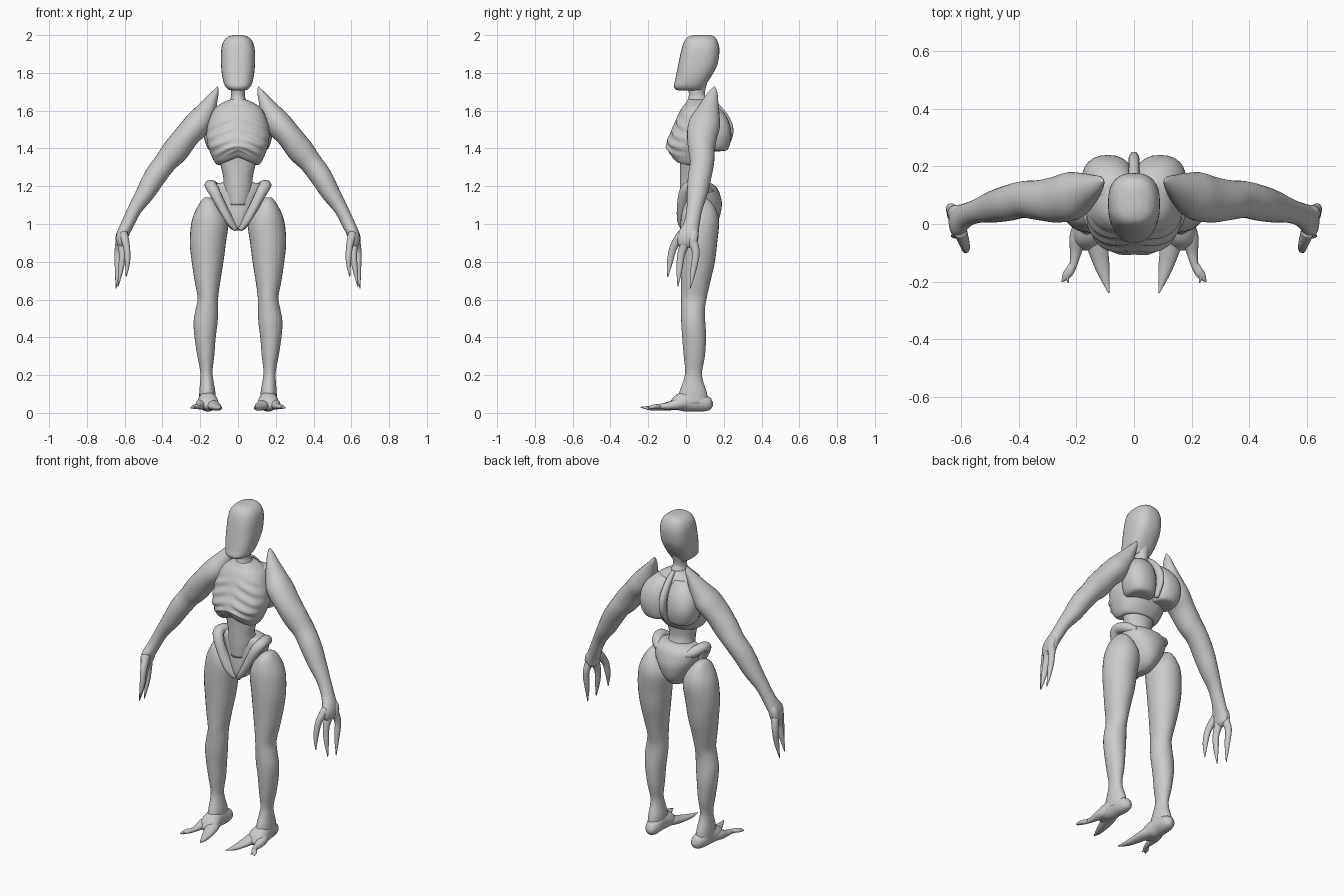
import bpy, bmesh, math
from mathutils import Vector

skin = bpy.data.materials.new("pale grey skin")
skin.diffuse_color = (0.6, 0.6, 0.6, 1)


def spline(rows, sub):
    """Catmull-Rom through rows of numbers."""
    out = []
    for i in range(len(rows) - 1):
        p = [rows[max(i - 1, 0)], rows[i], rows[i + 1], rows[min(i + 2, len(rows) - 1)]]
        for s in range(sub):
            t = s / sub
            out.append([0.5 * (2 * b + (c - a) * t + (2 * a - 5 * b + 4 * c - d) * t * t
                               + (3 * b - a - 3 * c + d) * t ** 3) for a, b, c, d in zip(*p)])
    return out + [list(rows[-1])]


def tube(name, rows, side=(0, 1, 0), flat=False, n=24, sub=4, e=2.0, mirror=False, deform=None):
    """Skin ellipses (x, y, z, radius across, radius along side) along a smooth path."""
    rows = spline(rows, sub)
    bm = bmesh.new()
    rings = []
    for i, (x, y, z, ra, rb) in enumerate(rows):
        t = Vector((0, 0, 1))
        if not flat:
            t = (Vector(rows[min(i + 1, len(rows) - 1)][:3]) - Vector(rows[max(i - 1, 0)][:3])).normalized()
        b = Vector(side)
        b = (b - t * b.dot(t)).normalized()
        a = b.cross(t)
        ring = []
        for k in range(n):
            q = 2 * math.pi * k / n
            c, s = math.cos(q), math.sin(q)
            c = math.copysign(abs(c) ** (2 / e), c)
            s = math.copysign(abs(s) ** (2 / e), s)
            p = Vector((x, y, z)) + a * c * max(ra, .002) + b * s * max(rb, .002)
            ring.append(bm.verts.new(deform(p) if deform else p))
        rings.append(ring)
    for r0, r1 in zip(rings, rings[1:]):
        for k in range(n):
            bm.faces.new((r0[k], r0[(k + 1) % n], r1[(k + 1) % n], r1[k]))
    for r in (rings[0], rings[-1]):
        mid = bm.verts.new(sum((v.co for v in r), Vector()) / n)
        for k in range(n):
            bm.faces.new((r[k], r[(k + 1) % n], mid))
    bmesh.ops.recalc_face_normals(bm, faces=bm.faces)
    me = bpy.data.meshes.new(name)
    bm.to_mesh(me)
    bm.free()
    me.materials.append(skin)
    me.shade_smooth()
    ob = bpy.data.objects.new(name, me)
    bpy.context.collection.objects.link(ob)
    if mirror:
        ob.modifiers.new("mirror", 'MIRROR')
    return ob


def stack(name, rows, **kw):
    """Level sections given as (z, x min, x max, y min, y max)."""
    return tube(name, [((x0 + x1) / 2, (y0 + y1) / 2, z, (x1 - x0) / 2, (y1 - y0) / 2)
                       for z, x0, x1, y0, y1 in rows], flat=True, **kw)


def body(name, rows, **kw):
    """Centred level sections given as (z, half width, y min, y max)."""
    return stack(name, [(z, -w, w, a, b) for z, w, a, b in rows], **kw)


# Head with a flat face and a thin neck
body("head", [(2.0, .025, .04, .13), (1.99, .055, .01, .152), (1.965, .078, -.01, .168),
              (1.92, .089, -.025, .177), (1.85, .09, -.04, .168), (1.8, .086, -.05, .145),
              (1.76, .079, -.058, .12), (1.73, .068, -.065, .1), (1.712, .05, -.055, .09),
              (1.706, .025, -.03, .08)], e=2.5, n=32)
body("neck", [(1.8, .05, .0, .13), (1.74, .042, .005, .11), (1.69, .036, .015, .1),
              (1.66, .042, .01, .115), (1.6, .07, .0, .14)])


# Ribcage: slanted rib ridges and an arched lower rim
def ribs(p):
    p = p.copy()
    if p.y < .07:
        ax = abs(p.x)
        f = min(1, (.07 - p.y) / .08)
        band = max(0, min(1, (1.6 - p.z) / .06, (p.z - 1.34) / .04))
        p.y += .006 * f * band * min(1, ax / .05) * math.sin((p.z + .45 * ax) * 2 * math.pi / .055)
        low = max(0, min(1, (1.42 - p.z) / .08))
        p.z += .045 * low * f * max(0, 1 - ax / .11)
    return p


body("ribcage", [(1.66, .04, .01, .12), (1.64, .085, -.002, .14), (1.61, .125, -.025, .16),
                 (1.56, .15, -.05, .175), (1.5, .165, -.075, .18), (1.44, .165, -.1, .17),
                 (1.4, .155, -.106, .155), (1.36, .14, -.095, .14), (1.325, .122, -.075, .12),
                 (1.31, .1, -.055, .105), (1.32, .07, -.03, .09)], n=64, sub=6, e=2.3, deform=ribs)

# Shoulder blades and spine ridge
stack("shoulder_blade", [(1.385, .03, .12, .1, .18), (1.39, .01, .15, .07, .215),
                         (1.42, .0, .17, .06, .232), (1.48, .0, .182, .06, .24),
                         (1.54, .0, .175, .06, .228), (1.59, .005, .15, .06, .2),
                         (1.625, .02, .11, .08, .16)], mirror=True, e=2.3)
tube("spine_ridge", [(0, .12, 1.66, .012, .012), (0, .17, 1.61, .018, .02), (0, .215, 1.54, .02, .025),
                     (0, .224, 1.47, .018, .025), (0, .19, 1.39, .012, .015)], n=12)

# Waist and pelvis
body("waist", [(1.42, .11, -.05, .13), (1.35, .1, -.035, .11), (1.29, .087, -.032, .1),
               (1.24, .077, -.032, .1), (1.18, .078, -.032, .12), (1.1, .06, -.03, .12)])
body("pelvis", [(.965, .025, .0, .1), (.985, .05, -.02, .14), (1.03, .08, -.025, .175),
                (1.1, .115, -.02, .19), (1.15, .135, -.015, .182), (1.19, .14, -.008, .165),
                (1.215, .11, .0, .135), (1.22, .06, .01, .12)], n=32)
tube("hip_crest", [(.09, .13, 1.17, .02, .02), (.128, .09, 1.195, .03, .032), (.145, .03, 1.205, .028, .032),
                   (.128, -.006, 1.175, .028, .03), (.09, -.018, 1.1, .03, .025),
                   (.045, -.018, 1.02, .03, .02), (.01, -.01, .97, .015, .012)],
     side=(1, .3, .2), mirror=True, n=16)

# Legs
stack("leg", [(1.14, .14, .18, .04, .1), (1.115, .11, .2, .0, .135), (1.06, .07, .23, -.022, .165),
              (1.0, .052, .248, -.03, .175), (.9, .064, .255, -.03, .165), (.8, .077, .245, -.028, .153),
              (.7, .093, .23, -.027, .13), (.61, .105, .214, -.027, .11), (.55, .105, .224, -.026, .1),
              (.48, .108, .235, -.025, .102), (.4, .118, .23, -.02, .106), (.3, .126, .215, -.012, .1),
              (.22, .135, .2, -.004, .085), (.17, .13, .2, -.014, .09), (.11, .12, .205, -.035, .11),
              (.05, .12, .205, -.05, .12)], mirror=True, n=28)

# Feet with two long toes each
Z = (0, 0, 1)
tube("foot", [(.152, .143, .048, .006, .008), (.152, .128, .048, .03, .032), (.156, .09, .052, .042, .045),
              (.16, .03, .062, .046, .055), (.16, -.03, .056, .055, .048), (.155, -.07, .04, .048, .026),
              (.155, -.09, .034, .03, .012)], side=Z, mirror=True)
tube("inner_toe", [(.15, .0, .055, .03, .035), (.132, -.06, .042, .037, .027), (.115, -.13, .03, .029, .018),
                   (.1, -.19, .026, .016, .012), (.087, -.24, .03, .002, .002)], side=Z, mirror=True, n=16)
tube("outer_toe", [(.18, .0, .055, .03, .035), (.195, -.05, .045, .03, .028), (.203, -.1, .036, .02, .018),
                   (.212, -.145, .034, .013, .013), (.232, -.175, .032, .016, .011),
                   (.25, -.2, .026, .003, .003)], side=Z, mirror=True, n=16)
tube("side_claw", [(.215, -.14, .034, .01, .01), (.232, -.17, .036, .009, .008),
                   (.228, -.205, .03, .002, .002)], side=Z, mirror=True, n=10)

# Arms rising to a shoulder spike
tube("arm", [(.108, .15, 1.727, .003, .004), (.118, .145, 1.7, .016, .022), (.14, .132, 1.655, .033, .04),
             (.175, .115, 1.59, .056, .064), (.215, .098, 1.53, .07, .084), (.272, .085, 1.465, .067, .08),
             (.33, .083, 1.39, .07, .07), (.385, .085, 1.325, .06, .064), (.44, .072, 1.25, .058, .062),
             (.49, .06, 1.165, .05, .055), (.545, .045, 1.08, .037, .042), (.585, .03, 1.0, .034, .042),
             (.612, .012, .94, .032, .055), (.617, .005, .895, .024, .05), (.618, .005, .875, .01, .025)],
     mirror=True)
# Wrist knob
tube("wrist_knob", [(.585, .04, 1.0, .01, .01), (.62, .04, .95, .022, .026), (.633, .035, .9, .016, .022),
                    (.636, .03, .87, .005, .006)], mirror=True, n=14)

# Clawed fingers
for name, path in {
    "front_finger": [(.606, -.02, .945), (.59, -.065, .88), (.585, -.085, .8), (.592, -.097, .72)],
    "middle_finger": [(.617, .0, .91), (.612, -.025, .84), (.62, -.035, .76), (.635, -.043, .67)],
    "rear_finger": [(.622, .03, .92), (.636, .052, .85), (.638, .04, .76), (.646, .022, .658)],
}.items():
    tube(name, [(*p, r, r * 1.15) for p, r in zip(path, (.024, .018, .014, .002))], mirror=True, n=14)
